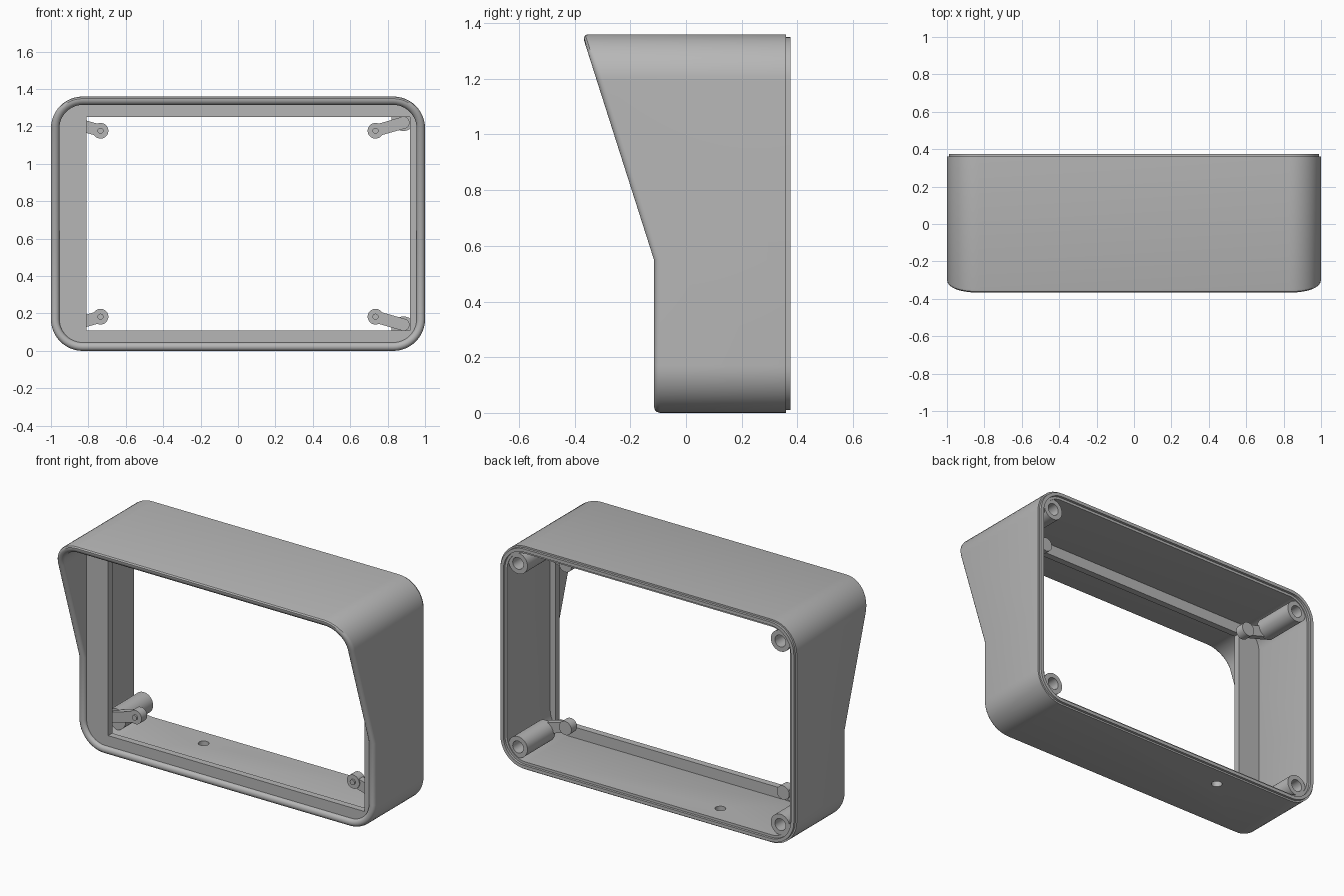
import bpy, bmesh
from math import cos, sin, pi, radians
from mathutils import Vector

cube = bpy.data.objects.get("Cube")
if cube:
    bpy.data.objects.remove(cube)

gray = bpy.data.materials.new("plastic_gray")
gray.use_nodes = True
gray.diffuse_color = (0.47, 0.47, 0.47, 1)
gray.node_tree.nodes["Principled BSDF"].inputs["Base Color"].default_value = (0.47, 0.47, 0.47, 1)

HEIGHT, RADIUS, KINK = 1.36, 0.17, 0.55
WALL = 0.045
BACK = 0.36


def finish(name, bm):
    bmesh.ops.remove_doubles(bm, verts=bm.verts, dist=1e-5)
    bmesh.ops.recalc_face_normals(bm, faces=bm.faces)
    mesh = bpy.data.meshes.new(name)
    bm.to_mesh(mesh)
    bm.free()
    obj = bpy.data.objects.new(name, mesh)
    bpy.context.collection.objects.link(obj)
    mesh.materials.append(gray)
    smooth(obj)
    return obj


def smooth(obj):
    bpy.ops.object.select_all(action='DESELECT')
    obj.select_set(True)
    bpy.context.view_layer.objects.active = obj
    bpy.ops.object.shade_smooth_by_angle(angle=radians(35))


def loft(name, rings, closed=False):
    """Skin a row of equal-sized point rings; cap the ends or close the loop."""
    bm = bmesh.new()
    loops = [[bm.verts.new(p) for p in ring] for ring in rings]
    pairs = list(zip(loops, loops[1:]))
    if closed:
        pairs.append((loops[-1], loops[0]))
    else:
        bm.faces.new(loops[0])
        bm.faces.new(loops[-1])
    n = len(loops[0])
    for a, b in pairs:
        for i in range(n):
            j = (i + 1) % n
            bm.faces.new((a[i], a[j], b[j], b[i]))
    return finish(name, bm)


def rounded_outline(inset, segs=12):
    """Rounded rectangle in x, z, with an extra point on each side at the kink."""
    r = RADIUS - inset
    cx, low, high = 1 - RADIUS, RADIUS, HEIGHT - RADIUS
    pts = []
    for k, (x, z) in enumerate([(cx, high), (-cx, high), (-cx, low), (cx, low)]):
        for i in range(segs + 1):
            a = pi / 2 * (k + i / segs)
            pts.append((x + r * cos(a), z + r * sin(a)))
        if k == 1:
            pts.append((-1 + inset, KINK))
    pts.append((1 - inset, KINK))
    return pts


def front_y(z):
    return -0.115 - max(0, z - KINK) * 0.319


def front_ring(inset, offset):
    return [(x, front_y(z) + offset, z) for x, z in rounded_outline(inset)]


def flat_ring(inset, y):
    return [(x, y, z) for x, z in rounded_outline(inset)]


def circle(x, z, r, y, n=32):
    return [(x + r * cos(2 * pi * i / n), y, z + r * sin(2 * pi * i / n)) for i in range(n)]


def rod(name, x, z, r, y0, y1):
    return loft(name, [circle(x, z, r, y0), circle(x, z, r, y1)])


# Hooded shell: rounded front rim, stepped tongue at the back
rim = [(0, 0.022), (0.003, 0.011), (0.011, 0.003), (0.022, 0),
       (0.034, 0.003), (0.042, 0.01), (WALL, 0.02)]
rings = [front_ring(d, o) for d, o in rim]
rings += [flat_ring(d, y) for d, y in [
    (WALL, BACK), (0.03, BACK), (0.03, 0.375), (0.01, 0.375), (0.01, BACK), (0, BACK)]]
shell = loft("hooded_shell", rings, closed=True)

# Drain hole through the floor
bm = bmesh.new()
bmesh.ops.create_cone(bm, cap_ends=True, segments=32, radius1=0.03, radius2=0.03, depth=0.2)
bmesh.ops.translate(bm, verts=bm.verts, vec=Vector((-0.4, 0.24, 0.02)))
cutter = finish("drain_cutter", bm)
cutter.hide_render = True
cut = shell.modifiers.new("drain_hole", 'BOOLEAN')
cut.object, cut.operation, cut.solver = cutter, 'DIFFERENCE', 'EXACT'
bpy.context.view_layer.objects.active = shell
bpy.ops.object.modifier_apply(modifier=cut.name)
bpy.data.objects.remove(cutter)
smooth(shell)


# Bezel: flange with an off-centre rectangular opening
def opening(y):
    return [(min(max(x, -0.81), 0.92), y, min(max(z, 0.11), 1.25))
            for x, z in rounded_outline(WALL)]


loft("bezel", [flat_ring(WALL - 0.005, -0.095), opening(-0.095),
               opening(-0.055), flat_ring(WALL - 0.005, -0.055)], closed=True)

# Corner screw bosses, each with an inward clip arm
for side, sx in (("left", 1), ("right", -1)):
    for level, sz in (("upper", 1), ("lower", -1)):
        tag = f"{level}_{side}"
        mid = HEIGHT / 2
        bx, bz = sx * 0.885, mid + sz * 0.56
        loft("boss_" + tag, [circle(bx, bz, r, y) for r, y in [
            (0.064, 0.09), (0.064, 0.355), (0.036, 0.355), (0.036, 0.13)]])

        # Arm as the hull of two small discs
        lx, lz = sx * 0.735, mid + sz * 0.497
        bm = bmesh.new()
        for y in (0.065, 0.105):
            for p in circle(lx, lz, 0.032, y) + circle(sx * 0.885, mid + sz * 0.54, 0.032, y):
                bm.verts.new(p)
        hull = bmesh.ops.convex_hull(bm, input=bm.verts)
        loose = [v for v in bm.verts if not v.link_faces]
        bmesh.ops.delete(bm, geom=loose, context='VERTS')
        finish("clip_arm_" + tag, bm)
        rod("clip_pad_" + tag, lx, lz, 0.042, 0.06, 0.115)
        rod("clip_pin_" + tag, lx, lz, 0.016, 0.05, 0.07)
